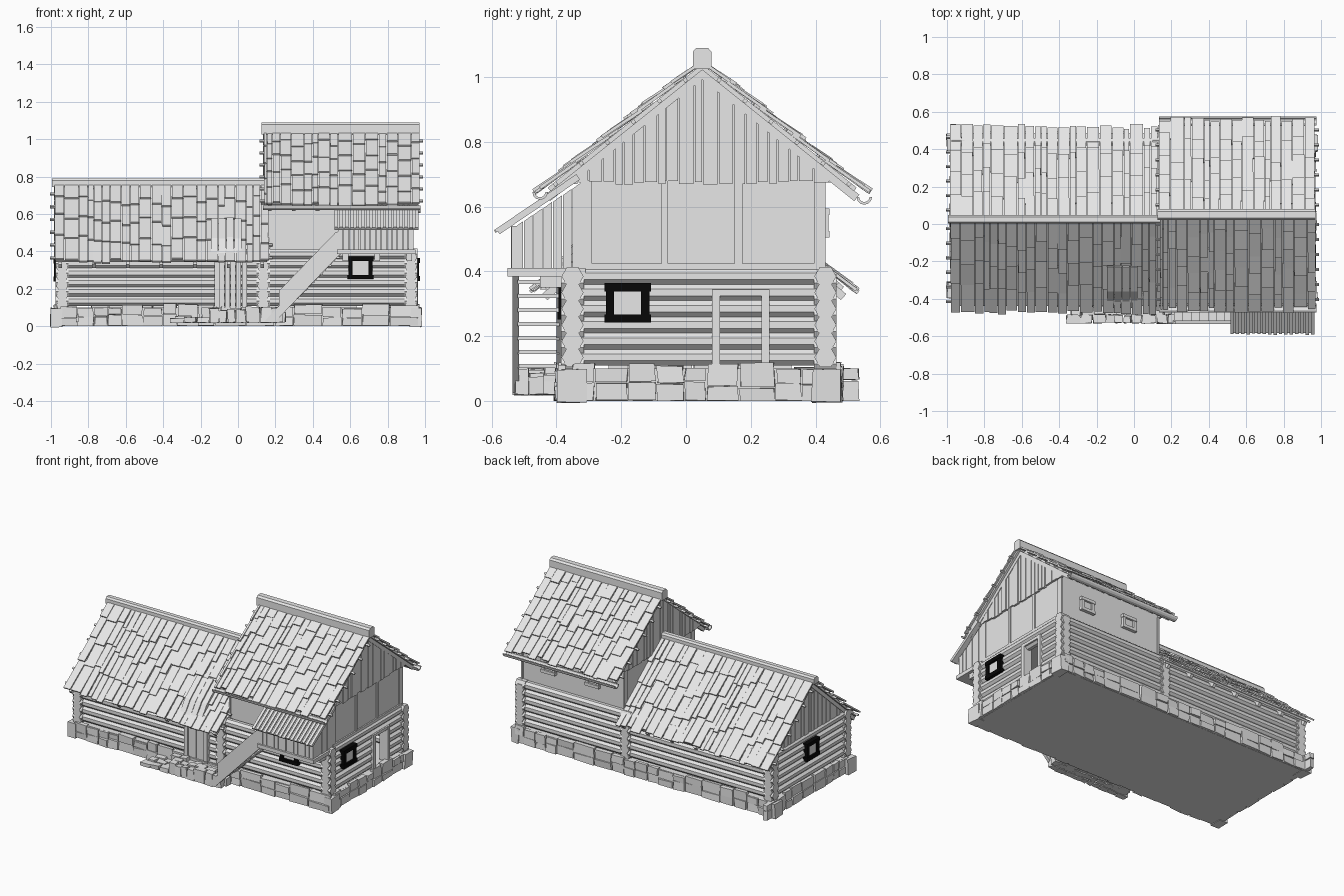
import bpy, bmesh, math, random
from mathutils import Matrix, Vector

random.seed(4)
R = random.uniform
cube = bpy.data.objects.get("Cube")
if cube:
    bpy.data.objects.remove(cube, do_unlink=True)


def material(name, value):
    m = bpy.data.materials.new(name)
    m.use_nodes = True
    col = (value, value, value, 1)
    m.diffuse_color = col
    m.node_tree.nodes["Principled BSDF"].inputs["Base Color"].default_value = col
    return m


GREY = material("weathered grey", 0.8)
BLACK = material("black paint", 0.002)


class Part:
    """Collects simple solids into one named object."""
    def __init__(self, name, mat=GREY):
        self.name, self.mat, self.bm = name, mat, bmesh.new()

    def box(self, lo, hi, m=Matrix(), jitter=0):
        lo, hi = Vector(lo), Vector(hi)
        size = Matrix.Diagonal((*(hi - lo), 1))
        out = bmesh.ops.create_cube(self.bm, size=1, matrix=m @ Matrix.Translation((lo + hi) / 2) @ size)
        for v in out["verts"] if jitter else ():
            v.co += Vector((R(-jitter, jitter), R(-jitter, jitter), R(-jitter, 0)))

    def rod(self, a, b, r, sides=8):
        a, b = Vector(a), Vector(b)
        turn = (b - a).to_track_quat("Z", "Y").to_matrix().to_4x4()
        spin = Matrix.Rotation(math.pi / sides, 4, "Z")
        bmesh.ops.create_cone(self.bm, cap_ends=True, segments=sides, radius1=r, radius2=r, depth=(b - a).length,
                              matrix=Matrix.Translation((a + b) / 2) @ turn @ spin)

    def prism(self, pts, axis, a, b):
        def place(p, t):
            return (t, p[0], p[1]) if axis == "X" else (p[0], t, p[1])
        f = self.bm.faces.new([self.bm.verts.new(place(p, a)) for p in pts])
        out = bmesh.ops.extrude_face_region(self.bm, geom=[f])
        step = Vector((b - a, 0, 0)) if axis == "X" else Vector((0, b - a, 0))
        for v in out["geom"]:
            if isinstance(v, bmesh.types.BMVert):
                v.co += step

    def done(self):
        bmesh.ops.recalc_face_normals(self.bm, faces=self.bm.faces)
        me = bpy.data.meshes.new(self.name)
        self.bm.to_mesh(me)
        self.bm.free()
        me.materials.append(self.mat)
        bpy.context.collection.objects.link(bpy.data.objects.new(self.name, me))


XL, XM, XR, YF, YB = -0.94, 0.135, 0.925, -0.35, 0.43
LOW = dict(ry=0.025, rz=0.77, slope=0.88, run=0.49)     # long low roof
HIGH = dict(ry=0.05, rz=1.05, slope=0.8, run=0.505)     # tall roof

# Stone foundation: core, rough facing stones and big corner blocks
p = Part("foundation")
p.box((-0.965, -0.385, 0), (0.955, 0.465, 0.1))
for y in (-0.385, 0.465):
    x = -0.95
    while x < 0.9:
        w, mid = R(0.07, 0.17), R(0.04, 0.065)
        for z0, z1 in ((0.004, mid), (mid + 0.003, R(0.095, 0.122))):
            p.box((x, y - R(0.008, 0.02), z0), (x + w - 0.006, y + R(0.008, 0.02), z1), jitter=0.004)
        x += w
for x in (-0.965, 0.955):
    y = -0.35
    while y < 0.42:
        w, mid = R(0.06, 0.13), R(0.04, 0.065)
        for z0, z1 in ((0.004, mid), (mid + 0.003, R(0.1, 0.122))):
            p.box((x - R(0.008, 0.02), y, z0), (x + R(0.008, 0.02), y + w - 0.006, z1), jitter=0.004)
        y += w
    for y in (-0.355, 0.435):
        p.box((x - 0.035, y - 0.045, 0), (x + 0.025, y + 0.045, 0.1), jitter=0.006)
p.done()

# Log walls with crossed corner ends and an open side doorway
p = Part("log_walls")
for i in range(6):
    z = 0.135 + i * 0.05
    for y in (YF, YB):
        p.rod((XL, y, z), (XR, y, z), 0.028)
        for x in (XL, XM, XR):
            p.rod((x - 0.035, y, z), (x + 0.035, y, z), 0.034, 6)
    for x in (XL, XM, XR):
        gaps = [(YF, 0.1), (0.235, YB)] if x == XR and z < 0.33 else [(YF, YB)]
        for a, b in gaps:
            p.rod((x, a, z), (x, b, z), 0.027)
        for y in (YF, YB):
            p.rod((x, y - 0.035, z - 0.02), (x, y + 0.035, z - 0.02), 0.032, 6)
p.done()

# Upper storey and attic bodies under the roofs
def body(name, x0, x1, y0, y1, z0, ry, rz, slope, run):
    q = Part(name)
    edge = [(y, rz - 0.025 - slope * abs(y - ry)) for y in (y1, ry, y0)]
    q.prism([(y0, z0), (y1, z0)] + edge, "X", x0, x1)
    q.done()


body("upper_storey", 0.165, 0.93, -0.32, 0.42, 0.4, **HIGH)
body("low_attic", -0.935, 0.17, YF, YB, 0.39, **LOW)
p = Part("upper_posts")
for x in (0.16, 0.927):
    for y, w in ((-0.325, 0.035), (-0.075, 0.02), (0.15, 0.025), (0.395, 0.035)):
        p.box((x, y, 0.4), (x + 0.01, y + w, 0.68))
    p.box((x, -0.325, 0.4), (x + 0.012, 0.43, 0.425))
p.done()


# Vertical gable boards cut to the roof line
def gable(name, x, y0, y1, z0, ry, rz, slope, run):
    q = Part(name)
    y = y0
    while y < y1 - 0.01:
        w = min(R(0.025, 0.05), y1 - y)
        ys = [y + w - 0.004] + ([ry] if y < ry < y + w - 0.004 else []) + [y]
        top = [(t, rz - 0.02 - slope * abs(t - ry)) for t in ys]
        b = z0 - R(0, 0.012)
        q.prism([(y, b), (y + w - 0.004, b)] + top, "X", x, x + R(0.01, 0.016))
        y += w
    q.done()


gable("right_gable", 0.93, -0.37, 0.45, 0.68, **HIGH)
gable("middle_gable", 0.15, -0.37, 0.45, 0.68, **HIGH)
gable("left_gable", -0.955, -0.36, 0.42, 0.41, **LOW)


# Shingled roof slopes with battens, rafters and ridge cap
def roof(name, x0, x1, rows, cap, ry, rz, slope, run):
    q, ang = Part(name), math.atan(slope)
    length = run / math.cos(ang)
    pitch = length / rows
    for front in (0, 1):
        m = Matrix.Translation((0, ry, rz)) @ Matrix.Rotation(math.pi * front, 4, "Z") @ Matrix.Rotation(-ang, 4, "X")
        lo, hi = (-x1, -x0) if front else (x0, x1)
        q.box((lo + 0.01, 0, -0.022), (hi - 0.01, length - 0.03, -0.008), m)
        for i in range(6):
            s = (i + 0.7) * length / 6.3
            q.box((lo - 0.02, s, -0.02), (hi + 0.02, s + 0.012, -0.008), m)
        for i in range(7):
            x = lo + 0.025 + i * (hi - lo - 0.07) / 6
            q.box((x, 0, -0.045), (x + 0.02, length - 0.01, -0.02), m)
        x = lo
        while x < hi - 0.012:
            w, off = min(R(0.03, 0.08), hi - x), R(-0.045, 0.035)
            for r in range(rows):
                a = max(0, r * pitch + off - 0.02)
                b = (r + 1) * pitch + off + R(-0.015, 0.015)
                if r == rows - 1:
                    b = length + R(-0.02, 0.015)
                t = m @ Matrix.Translation((0, a, -0.008)) @ Matrix.Rotation(R(0.04, 0.1), 4, "X")
                q.box((x, 0, 0), (x + w - R(0.002, 0.006), b - a, 0.01), t)
            x += w
    h = cap / 2
    top = rz + 0.04 if rows > 4 else rz + 0.02
    q.prism([(ry - h, rz - 0.025), (ry + h, rz - 0.025), (ry + h, top - 0.012), (ry + h * 0.6, top),
             (ry - h * 0.6, top), (ry - h, top - 0.012)], "X", x0 - 0.01, x1)
    q.done()


roof("low_roof", -0.985, 0.165, 4, 0.045, **LOW)
roof("tall_roof", 0.135, 0.97, 5, 0.058, **HIGH)

# Half-round wooden gutters
p = Part("gutters")
for y, z in ((0.55, 0.63), (-0.45, 0.645)):
    arc = [math.pi * k / 6 for k in range(7)]
    pts = [(y + r * math.cos(t), z - r * math.sin(t)) for r, s in ((0.024, 1), (0.016, -1)) for t in arc[::s]]
    p.prism(pts, "X", 0.135, 0.975)
p.done()


# Windows: four frame bars and a thin pane, facing out along x or y
def window(name, axis, at, u, z, w, h, bar, mat):
    f, g = Part(name + "_frame", mat), Part(name + "_pane")

    def slab(q, u0, u1, z0, z1, d):
        if axis == "X":
            q.box((at - d, u0, z0), (at + d, u1, z1))
        else:
            q.box((u0, at - d, z0), (u1, at + d, z1))
    for s in (-1, 1):
        c = u + s * (w - bar) / 2
        slab(f, c - bar / 2, c + bar / 2, z - h / 2, z + h / 2, 0.014)
        c = z + s * (h - bar) / 2
        slab(f, u - w / 2 - 0.004, u + w / 2 + 0.004, c - bar / 2, c + bar / 2, 0.017)
    slab(g, u - w / 2 + bar, u + w / 2 - bar, z - h / 2 + bar, z + h / 2 - bar, 0.004)
    f.done()
    g.done()


window("front_window", "Y", -0.38, 0.655, 0.312, 0.13, 0.12, 0.023, BLACK)
window("right_window", "X", 0.955, -0.18, 0.303, 0.135, 0.122, 0.026, BLACK)
window("left_window", "X", -0.97, 0.04, 0.3, 0.13, 0.12, 0.025, BLACK)
for n, x in (("back_window_a", 0.73), ("back_window_b", 0.4)):
    window(n, "Y", 0.425, x, 0.55, 0.1, 0.09, 0.02, GREY)

# Side door frame
p = Part("side_door_frame")
for y in (0.08, 0.233):
    p.box((0.9, y, 0.105), (0.962, y + 0.025, 0.345))
p.box((0.9, 0.08, 0.325), (0.96, 0.258, 0.345))
p.done()

# Front door with its small raised roof hood
p = Part("front_door")
for i in range(4):
    p.box((-0.1 + i * 0.03, -0.386 - 0.003 * (i % 2), 0.1), (-0.073 + i * 0.03, -0.37, 0.4))
for x in (-0.125, 0.022):
    p.box((x, -0.4, 0.1), (x + 0.025, -0.365, 0.41))
p.done()
p = Part("door_hood")
for i in range(4):
    x = -0.145 + i * 0.042
    d = R(-0.008, 0.008)
    p.prism([(-0.45, 0.345 + d), (-0.42, 0.345), (-0.22, 0.55), (-0.23, 0.575 + d), (-0.36, 0.47 + d)], "X", x, x + 0.038)
p.done()

# Rough stone landing before the door
p = Part("stone_landing")
for j in range(3):
    x, y = -0.36 + 0.02 * j, -0.53 + 0.046 * j
    while x < 0.22:
        w = R(0.04, 0.08)
        top = R(0.045, 0.06) if x < -0.2 else R(0.075, 0.105)
        p.box((x, y, 0.022), (x + w - 0.004, y + 0.043, top), jitter=0.005)
        x += w
p.done()

# Staircase: two side boards and open treads
p = Part("staircase")
side = [(0.14, 0.025), (0.2, 0.025), (0.545, 0.385), (0.545, 0.51), (0.52, 0.5), (0.22, 0.19), (0.22, 0.11)]
p.prism(side, "Y", -0.535, -0.515)
p.prism([(0.15, 0.025), (0.2, 0.025), (0.55, 0.385), (0.5, 0.385)], "Y", -0.4, -0.385)
for i in range(8):
    x, z = 0.17 + i * 0.045, 0.06 + i * 0.043
    p.box((x, -0.52, z), (x + 0.06, -0.39, z + 0.012))
p.done()

# Boarded balcony at the stair head
p = Part("balcony")
p.box((0.53, -0.55, 0.385), (0.95, -0.31, 0.41))
for x in (0.56, 0.73, 0.9):
    p.box((x, -0.45, 0.35), (x + 0.03, -0.31, 0.385))
for i in range(14):
    x = 0.535 + i * 0.029
    p.box((x, -0.535 - R(0, 0.006), 0.405), (x + 0.026, -0.52, 0.54))
for i in range(7):
    y = -0.53 + i * 0.03
    p.prism([(y, 0.405), (y + 0.027, 0.405), (y + 0.027, 0.555 + i * 0.02), (y, 0.535 + i * 0.02)],
            "X", 0.925, 0.935 + R(0, 0.005))
p.done()

# Lean-to roof of the balcony with raised battens
p = Part("balcony_roof")
m = Matrix.Translation((0, -0.575, 0.515)) @ Matrix.Rotation(math.atan(0.68), 4, "X")
p.box((0.515, 0, 0), (0.965, 0.3, 0.012), m)
for i in range(16):
    x = 0.515 + i * 0.0288
    p.box((x, -R(0, 0.008), 0.01), (x + 0.018, 0.3, 0.02), m)
p.done()
